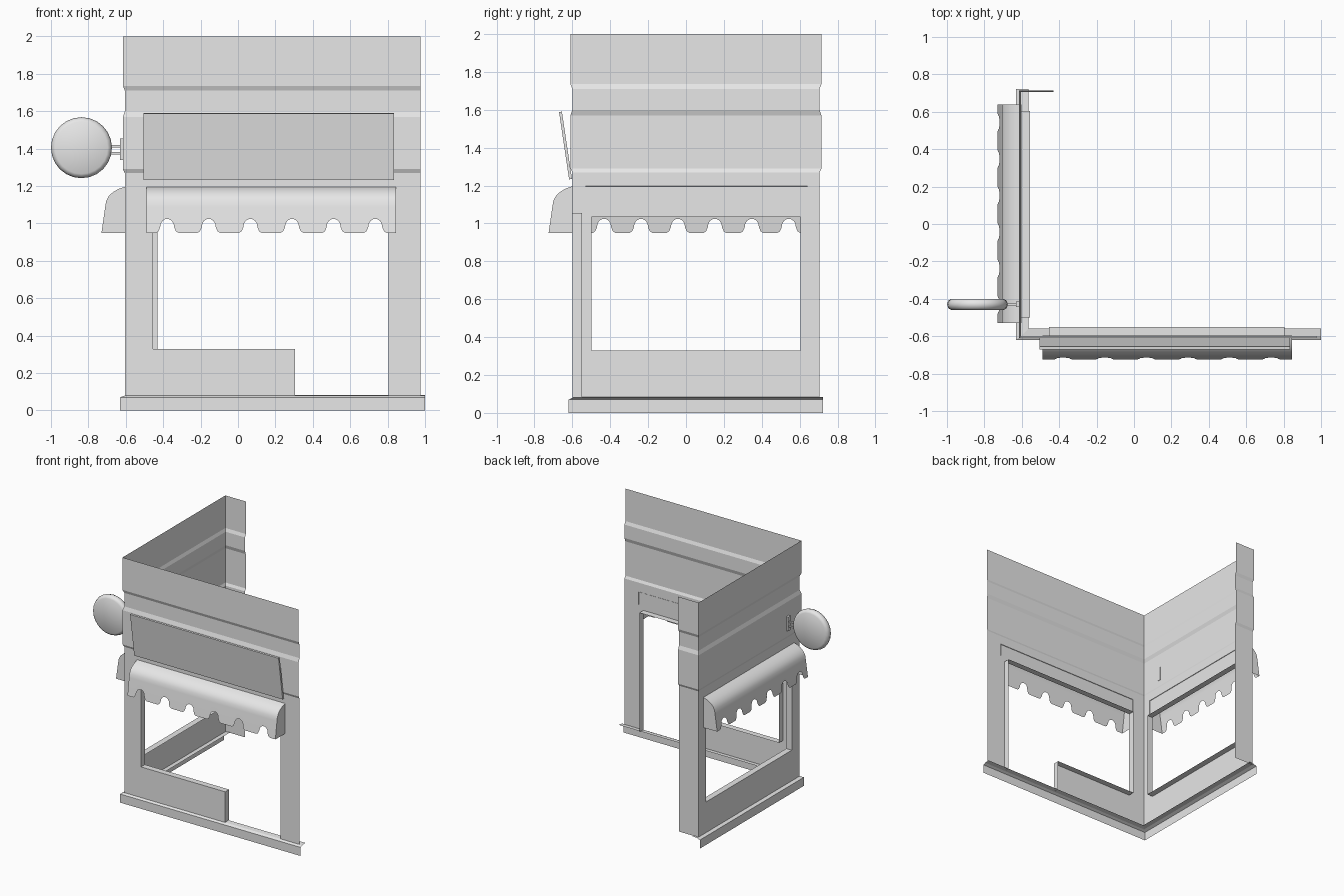
import bpy, bmesh, math
from mathutils import Vector, Matrix

cube = bpy.data.objects.get("Cube")
if cube:
    bpy.data.objects.remove(cube, do_unlink=True)

grey = bpy.data.materials.new("plain_grey")
grey.use_nodes = True
grey.diffuse_color = (0.8, 0.8, 0.8, 1)
grey.node_tree.nodes["Principled BSDF"].inputs["Base Color"].default_value = (0.8, 0.8, 0.8, 1)

WALL_X, WALL_Y, BACK_Y = -0.605, -0.6, 0.705
FLOOR = 0.08


def finish(name, bm, recalc=True, smooth=None):
    if recalc:
        bmesh.ops.recalc_face_normals(bm, faces=bm.faces[:])
    mesh = bpy.data.meshes.new(name)
    bm.to_mesh(mesh)
    bm.free()
    mesh.materials.append(grey)
    ob = bpy.data.objects.new(name, mesh)
    bpy.context.collection.objects.link(ob)
    if smooth:
        bpy.ops.object.select_all(action='DESELECT')
        ob.select_set(True)
        bpy.context.view_layer.objects.active = ob
        bpy.ops.object.shade_smooth_by_angle(angle=math.radians(smooth))
    return ob


def grid(bm, rows, skip=lambda c: False):
    """Bridge rows of points with quads, leaving out faces chosen by skip."""
    vs = [[bm.verts.new(p) for p in row] for row in rows]
    for a, b in zip(vs, vs[1:]):
        for i in range(len(a) - 1):
            quad = (a[i], a[i + 1], b[i + 1], b[i])
            if not skip(sum((v.co for v in quad), Vector()) / 4):
                bm.faces.new(quad)
    loose = [v for v in bm.verts if not v.link_faces]
    bmesh.ops.delete(bm, geom=loose, context='VERTS')


def box(name, lo, hi):
    bm = bmesh.new()
    lo, hi = Vector(lo), Vector(hi)
    size = hi - lo
    bmesh.ops.create_cube(bm, size=1, matrix=Matrix.Translation((lo + hi) / 2) @ Matrix.Diagonal((*size, 1)))
    return finish(name, bm)


# Facade: a banded sheet following the plan round both corners, with openings
SILL, SIDE_TOP, FRONT_TOP = 0.33, 1.035, 1.055
LEFT, POST, RIGHT = -0.455, 0.305, 0.805
NEAR, FAR = -0.5, 0.605
profile = [(FLOOR, 0), (SILL, 0), (SIDE_TOP, 0), (FRONT_TOP, 0), (1.27, 0), (1.29, 1),
           (1.57, 1), (1.6, 0), (1.71, 0), (1.735, 1), (2.0, 1)]


def plan(d):
    x, y, b = WALL_X - d, WALL_Y - d, BACK_Y + d
    return ([(x, y)] and [(-0.43, b), (x, b), (x, FAR), (x, NEAR), (x, y),
            (LEFT, y), (POST, y), (RIGHT, y), (0.975, y)])


def opening(c):
    if c.y < -0.59:
        door = POST < c.x < RIGHT and c.z < FRONT_TOP
        return door or (LEFT < c.x < POST and SILL < c.z < FRONT_TOP)
    return c.x < -0.59 and NEAR < c.y < FAR and SILL < c.z < SIDE_TOP


bm = bmesh.new()
grid(bm, [[(x, y, z) for x, y in plan(0.01 * k)] for z, k in profile], opening)
finish("facade_walls", bm, recalc=False)


# Reveals: inward returns round the openings
def reveal(name, outline, place, depth=0.05):
    bm = bmesh.new()
    grid(bm, [[place(u, d, z) for u, z in outline] for d in (0, -depth)])
    finish(name, bm, recalc=False)


def front(u, out, z):
    return (u, WALL_Y - out, z)


def side(u, out, z):
    return (WALL_X - out, u, z)


reveal("front_opening_reveal",
       [(POST, FLOOR), (POST, SILL), (LEFT, SILL), (LEFT, FRONT_TOP),
        (RIGHT, FRONT_TOP), (RIGHT, FLOOR)], front)
reveal("side_window_reveal",
       [(NEAR, SILL), (NEAR, SIDE_TOP), (FAR, SIDE_TOP), (FAR, SILL), (NEAR, SILL)], side)

# Skirting: thin upright sheet with a lip sloping up and inward
bm = bmesh.new()
rows = []
for out, z in [(0.025, 0), (0.025, 0.07), (0, FLOOR), (-0.04, FLOOR + 0.004)]:
    x, y = WALL_X - out, WALL_Y - min(out, 0.02)
    rows.append([(x, 0.722, z), (x, y, z), (1.0, y, z)])
grid(bm, rows)
finish("skirting", bm, recalc=False)

# Awnings: rounded canopy with a notched valance and closed ends
CANOPY = [(-0.004, 1.197), (0.03, 1.186), (0.06, 1.17), (0.085, 1.148),
          (0.1, 1.12), (0.105, 1.09)]
HEM_OUT, HEM_Z = 0.125, 0.95
NOTCH = [(0.06, 0), (0.047, 0.008), (0.038, 0.028), (0.034, 0.05), (0.024, 0.065), (0.01, 0.073)]


def awning(name, start, end, place, count=6):
    pitch = (end - start) / count
    cols = [(start, 0)]
    for i in range(count):
        mid = start + (i + 0.5) * pitch
        cols += [(mid - w, h) for w, h in NOTCH]
        cols += [(mid + w, h) for w, h in reversed(NOTCH)]
    cols.append((end, 0))
    last_out, last_z = CANOPY[-1]

    def hem(u, h):
        t = (last_z - HEM_Z - h) / (last_z - HEM_Z)
        return place(u, last_out + t * (HEM_OUT - last_out), HEM_Z + h)

    bm = bmesh.new()
    grid(bm, [[place(u, o, z) for u, h in cols] for o, z in CANOPY]
         + [[hem(u, h) for u, h in cols]])
    for u in (start, end):
        ring = CANOPY + [(HEM_OUT, HEM_Z), (0, HEM_Z)]
        bm.faces.new([bm.verts.new(place(u, o, z)) for o, z in ring])
    bmesh.ops.remove_doubles(bm, verts=bm.verts[:], dist=0.0005)
    finish(name, bm, smooth=35)


awning("front_awning", -0.49, 0.845, front)
awning("side_awning", -0.53, 0.64, side)

# Tilted sign board above the front awning
bm = bmesh.new()
section = [(0.002, 1.235), (0.055, 1.59), (0.07, 1.588), (0.017, 1.232)]
face = bm.faces.new([bm.verts.new(front(-0.505, o, z)) for o, z in section])
moved = bmesh.ops.extrude_face_region(bm, geom=[face], use_keep_orig=True)["geom"]
bmesh.ops.translate(bm, vec=(1.34, 0, 0), verts=[v for v in moved if isinstance(v, bmesh.types.BMVert)])
finish("sign_board", bm)

# Round hanging sign with softened rim
bm = bmesh.new()
rim = [(0, 0.03), (0.14, 0.03), (0.156, 0.02), (0.163, 0), (0.156, -0.02), (0.14, -0.03), (0, -0.03)]
sides = 24
rows = []
for i in range(sides + 1):
    a = 2 * math.pi * i / sides
    rows.append([(-0.837 + r * math.cos(a), -0.43 + y, 1.405 + r * math.sin(a)) for r, y in rim])
grid(bm, rows)
bmesh.ops.remove_doubles(bm, verts=bm.verts[:], dist=0.0005)
bmesh.ops.dissolve_degenerate(bm, edges=bm.edges[:], dist=0.0001)
finish("round_sign", bm, smooth=60)

# Bracket: wall plate and two rods
box("bracket_plate", (-0.632, -0.445, 1.34), (-0.612, -0.415, 1.455))
for label, z in (("lower", 1.375), ("upper", 1.413)):
    box(label + "_bracket_rod", (-0.69, -0.435, z - 0.006), (-0.62, -0.425, z + 0.006))
